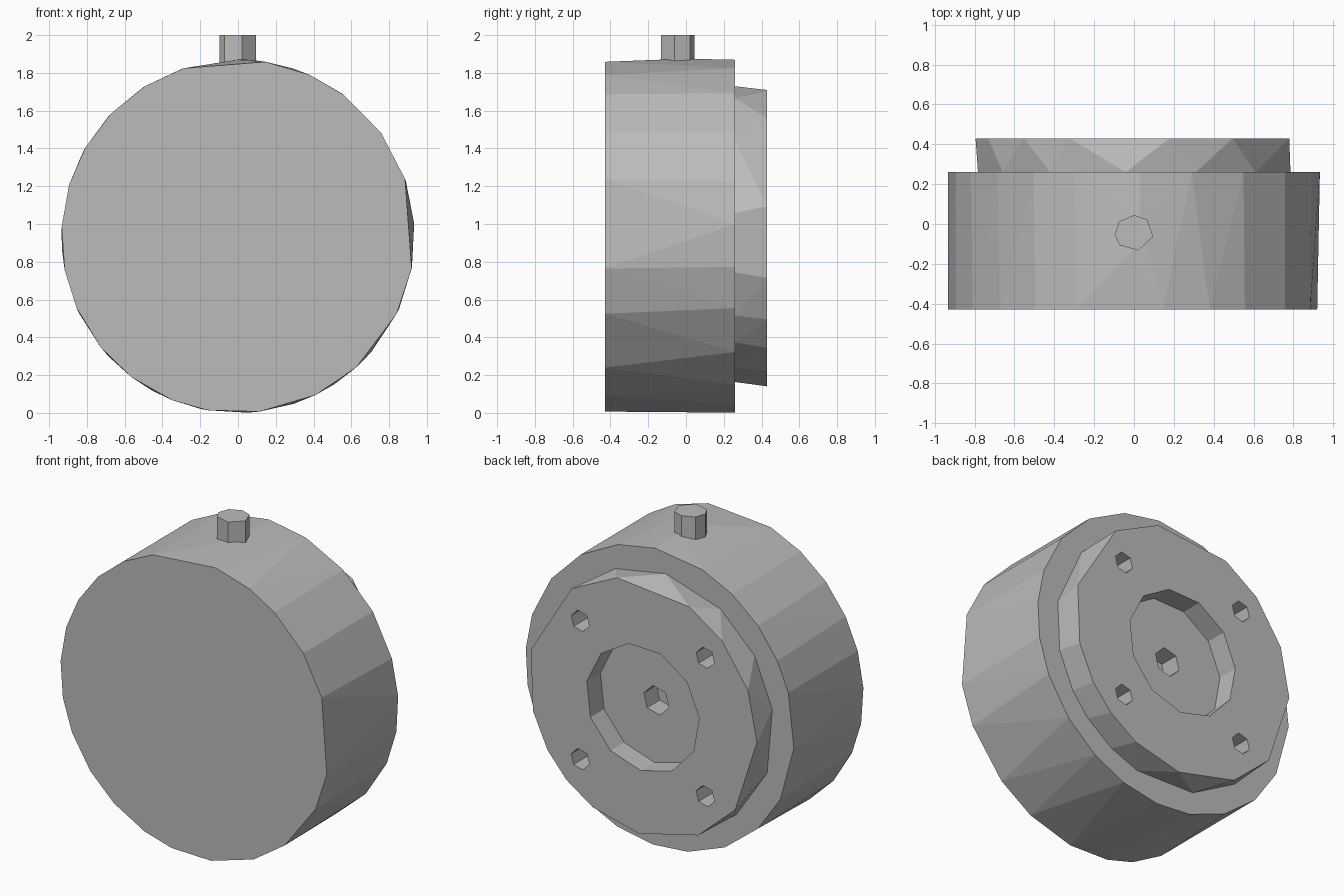
import bpy, bmesh
from math import sin, cos, radians
from mathutils import Vector

cube = bpy.data.objects.get("Cube")
if cube:
    bpy.data.objects.remove(cube, do_unlink=True)

GREY = (0.5, 0.5, 0.5, 1)
metal = bpy.data.materials.new("plain grey")
metal.use_nodes = True
metal.diffuse_color = GREY
metal.node_tree.nodes["Principled BSDF"].inputs["Base Color"].default_value = GREY

AXIS_Z = 0.935


def ring(radius, angles, y, x=0, z=AXIS_Z):
    """Points at the given angles round an axis running front to back."""
    return [Vector((x + radius * cos(radians(a)), y, z + radius * sin(radians(a)))) for a in angles]


def even(sides, start=0):
    return [start + 360 * i / sides for i in range(sides)]


def hull(name, points):
    """Flat-faced solid wrapped round the points."""
    bm = bmesh.new()
    for p in points:
        bm.verts.new(p)
    out = bmesh.ops.convex_hull(bm, input=bm.verts)
    bmesh.ops.delete(bm, geom=[v for v in out["geom_interior"] if isinstance(v, bmesh.types.BMVert)], context="VERTS")
    bmesh.ops.dissolve_limit(bm, angle_limit=radians(0.5), verts=bm.verts, edges=bm.edges)
    bmesh.ops.recalc_face_normals(bm, faces=bm.faces)
    mesh = bpy.data.meshes.new(name)
    bm.to_mesh(mesh)
    bm.free()
    mesh.materials.append(metal)
    ob = bpy.data.objects.new(name, mesh)
    bpy.context.collection.objects.link(ob)
    return ob


# Drum body: front and rear outlines have different corners, slightly raised at the stem
front = [122, 108, 81, 66, 53.5, 36, 19, -10.5, -26, -48, -64, -83, -100, -112,
         -127, -141, -156, -169, 177, 163, 150, 136]
rear = [4, 18, 36, 54, 72, 88, 108.5, 122.5, 137, 151, 163, -176, -154, -137,
        -119, -102, -87, -71.5, -57, -41, -24, -10]
raised = [Vector((0.03, 0.01, 1.875)), Vector((0, -0.13, 1.87))]
body = hull("drum_body", ring(0.935, front, -0.43) + ring(0.935, rear, 0.26) + raised)

# Rear mounting flange
flange_base = [9, -14, -32, -45, -61, -76, -106, -132, -160, 170, 146, 122, 93, 67, 40]
flange_rim = [11.5, -16, -33.5, -48, -64, -88, -119, -144, 180, 157, 134, 114, 77, 51.5]
flange = hull("rear_flange", ring(0.795, flange_base, 0.26) + ring(0.795, flange_rim, 0.43))

# Stem on top
stem_angles = [186, 140, 90, 48, -11, -77, -137]
stem = [Vector((0.098 * cos(radians(a)), -0.045 + 0.09 * sin(radians(a)), z))
        for a in stem_angles for z in (1.8, 2.0)]
hull("top_stem", stem)


def prism(name, radius, sides, y0, y1, x=0, z=AXIS_Z, start=0):
    angles = even(sides, start)
    return hull(name, ring(radius, angles, y0, x, z) + ring(radius, angles, y1, x, z))


# Recess, centre hole and four screw holes
recess = prism("recess_cutter", 0.395, 11, 0.295, 0.5, start=10)
holes = [prism("centre_hole_cutter", 0.09, 6, 0.17, 0.36, start=15)]
for sx in (-1, 1):
    for sz in (-1, 1):
        holes.append(prism("screw_hole_cutter", 0.065, 6, 0.23, 0.5,
                           sx * 0.435, AXIS_Z + sz * 0.435, start=15))


def cut(target, cutters):
    bpy.context.view_layer.objects.active = target
    for c in cutters:
        mod = target.modifiers.new("cut", "BOOLEAN")
        mod.operation = "DIFFERENCE"
        mod.solver = "EXACT"
        mod.object = c
        bpy.ops.object.modifier_apply(modifier=mod.name)


cut(flange, [recess] + holes)
cut(body, holes)
for c in [recess] + holes:
    bpy.data.objects.remove(c, do_unlink=True)
